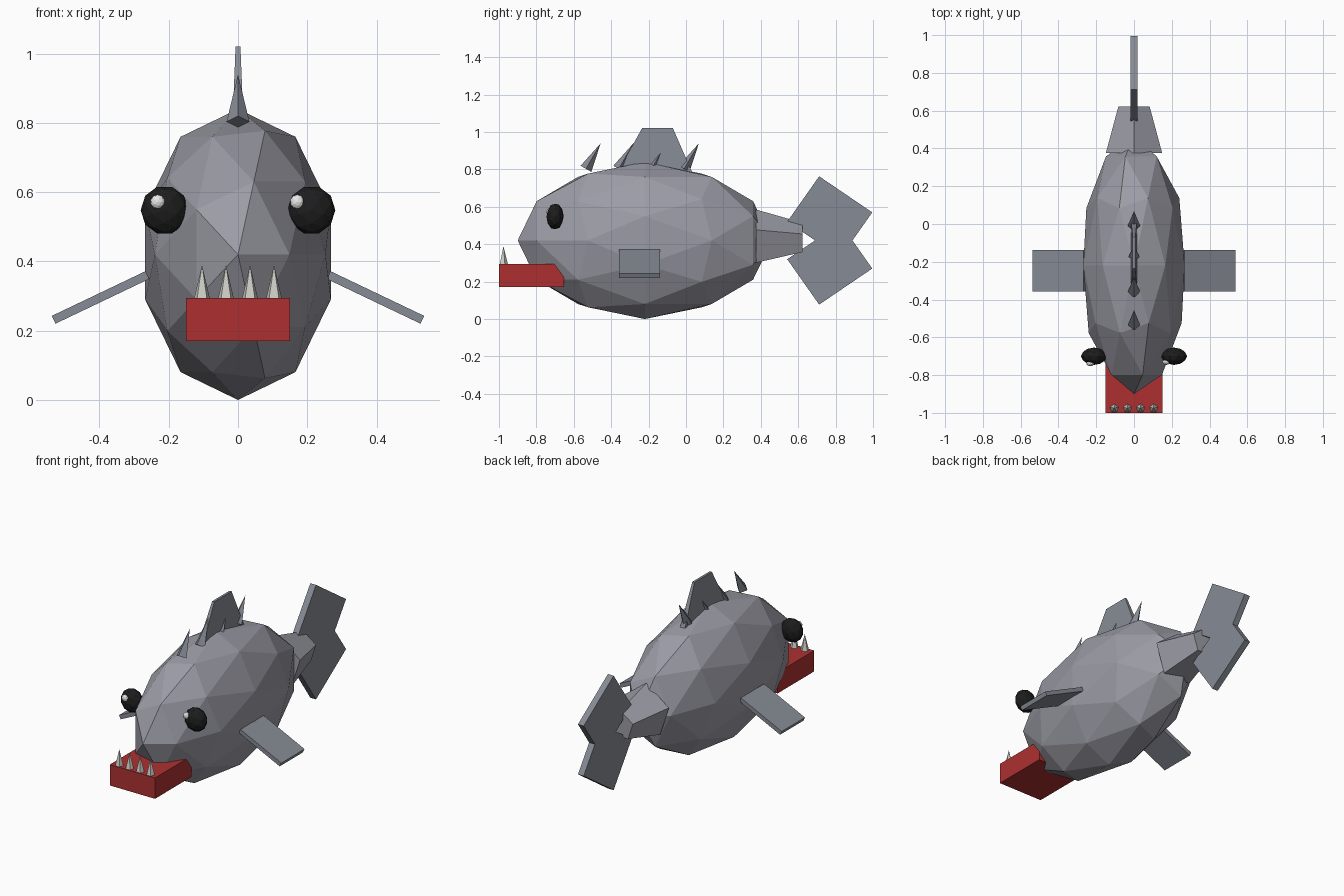
import bpy, bmesh
from math import radians, sin, cos, pi
from mathutils import Matrix, Vector

if "Cube" in bpy.data.objects:
    bpy.data.objects.remove(bpy.data.objects["Cube"])


def material(name, rgb):
    m = bpy.data.materials.new(name)
    m.diffuse_color = (*rgb, 1)
    m.use_nodes = True
    m.node_tree.nodes["Principled BSDF"].inputs["Base Color"].default_value = m.diffuse_color
    return m


SKIN = material("skin_grey", (0.33, 0.33, 0.38))
FIN = material("fin_grey", (0.24, 0.26, 0.30))
RED = material("jaw_red", (0.42, 0.03, 0.03))
BLACK = material("eye_black", (0.012, 0.012, 0.012))
WHITE = material("glint_white", (0.85, 0.85, 0.85))
TOOTH = material("tooth_ivory", (0.62, 0.62, 0.58))


def finish(name, bm, mat, matrix=Matrix()):
    bmesh.ops.transform(bm, matrix=matrix, verts=bm.verts)
    bmesh.ops.recalc_face_normals(bm, faces=bm.faces)
    me = bpy.data.meshes.new(name)
    bm.to_mesh(me)
    bm.free()
    me.materials.append(mat)
    ob = bpy.data.objects.new(name, me)
    bpy.context.collection.objects.link(ob)
    return ob


def place(loc, rot=Matrix(), scale=(1, 1, 1)):
    return Matrix.Translation(loc) @ Matrix.Diagonal((*scale, 1)) @ rot


def ball(name, mat, loc, scale, rot, level=2):
    bm = bmesh.new()
    bmesh.ops.create_icosphere(bm, subdivisions=level, radius=1)
    return finish(name, bm, mat, place(loc, rot, scale))


def box(name, mat, size, matrix):
    bm = bmesh.new()
    bmesh.ops.create_cube(bm, size=1)
    return finish(name, bm, mat, matrix @ Matrix.Diagonal((*size, 1)))


def frustum(name, mat, sides, r1, r2, height, matrix, phase=0.0):
    """Cone or frustum standing on its base, along local z."""
    bm = bmesh.new()

    def ring(r, z):
        return [bm.verts.new((r * cos(phase + 2 * pi * i / sides),
                              r * sin(phase + 2 * pi * i / sides), z))
                for i in range(sides)]
    low = ring(r1, 0)
    bm.faces.new(low)
    high = ring(r2, height) if r2 else [bm.verts.new((0, 0, height))] * sides
    if r2:
        bm.faces.new(high)
    for i in range(sides):
        j = (i + 1) % sides
        quad = (low[i], low[j], high[j], high[i])
        bm.faces.new(quad if r2 else quad[:3])
    return finish(name, bm, mat, matrix)


def plate(name, mat, outline):
    """Closed side outline of (y, z, half thickness)."""
    bm = bmesh.new()
    sides = [[bm.verts.new((s * t, y, z)) for y, z, t in outline] for s in (-1, 1)]
    for loop in sides:
        bm.faces.new(loop)
    n = len(outline)
    for i in range(n):
        j = (i + 1) % n
        bm.faces.new((sides[0][i], sides[0][j], sides[1][j], sides[1][i]))
    return finish(name, bm, mat)


RX90 = Matrix.Rotation(radians(90), 4, 'X')

# Faceted body, poles at nose and tail
ball("body", SKIN, (0, -0.22, 0.42), (0.282, 0.68, 0.42), RX90)

# Tail root: five-sided taper with one corner up
frustum("tail_root", SKIN, 5, 0.157, 0.087, 0.247,
        Matrix.Translation((0, 0.375, 0.428)) @ Matrix.Rotation(radians(-90), 4, 'X'),
        phase=-pi / 2)

# Forked tail fin, mirrored about its mid height
MID, T = 0.42, 0.019
half = [(0.541, 0.10), (0.712, 0.343), (0.996, 0.15)]
outline = ([(0.69, MID, T)] + [(y, MID + d, T) for y, d in half] + [(0.89, MID, T)]
           + [(y, MID - d, T) for y, d in reversed(half)])
plate("tail_fin", FIN, outline)

# Dorsal fin, thinner at the top
plate("dorsal_fin", FIN, [(-0.385, 0.75, 0.018), (-0.235, 1.02, 0.007),
                          (-0.07, 1.02, 0.007), (0.048, 0.75, 0.018)])

# Row of back spikes leaning towards the tail
for i in range(4):
    frustum(f"back_spike_{i + 1}", FIN, 4, 0.033, 0, 0.158,
            Matrix.Translation((0, -0.535 + 0.175 * i, 0.803))
            @ Matrix.Rotation(radians(-30), 4, 'X'))

# Lower jaw
box("jaw", RED, (0.30, 0.347, 0.125), Matrix.Translation((0, -0.8265, 0.2325)))

# Teeth along the jaw's front edge
for i in range(4):
    frustum(f"tooth_{i + 1}", TOOTH, 5, 0.024, 0, 0.097,
            Matrix.Translation((-0.104 + 0.0693 * i, -0.976, 0.293)), phase=pi / 2)

# Side fins and eyes
for side, s in (("left", -1), ("right", 1)):
    box(f"{side}_side_fin", FIN, (0.30, 0.22, 0.025),
        Matrix.Translation((s * 0.397, -0.248, 0.296))
        @ Matrix.Rotation(radians(s * 25.5), 4, 'Y'))
    ball(f"{side}_eye", BLACK, (s * 0.212, -0.70, 0.548), (0.069, 0.046, 0.071),
         Matrix.Rotation(radians(18), 4, 'Y') @ RX90)

for side, x, y in (("left", -0.232, -0.738), ("right", 0.171, -0.731)):
    ball(f"{side}_eye_glint", WHITE, (x, y, 0.572), (0.021, 0.015, 0.021), RX90)
